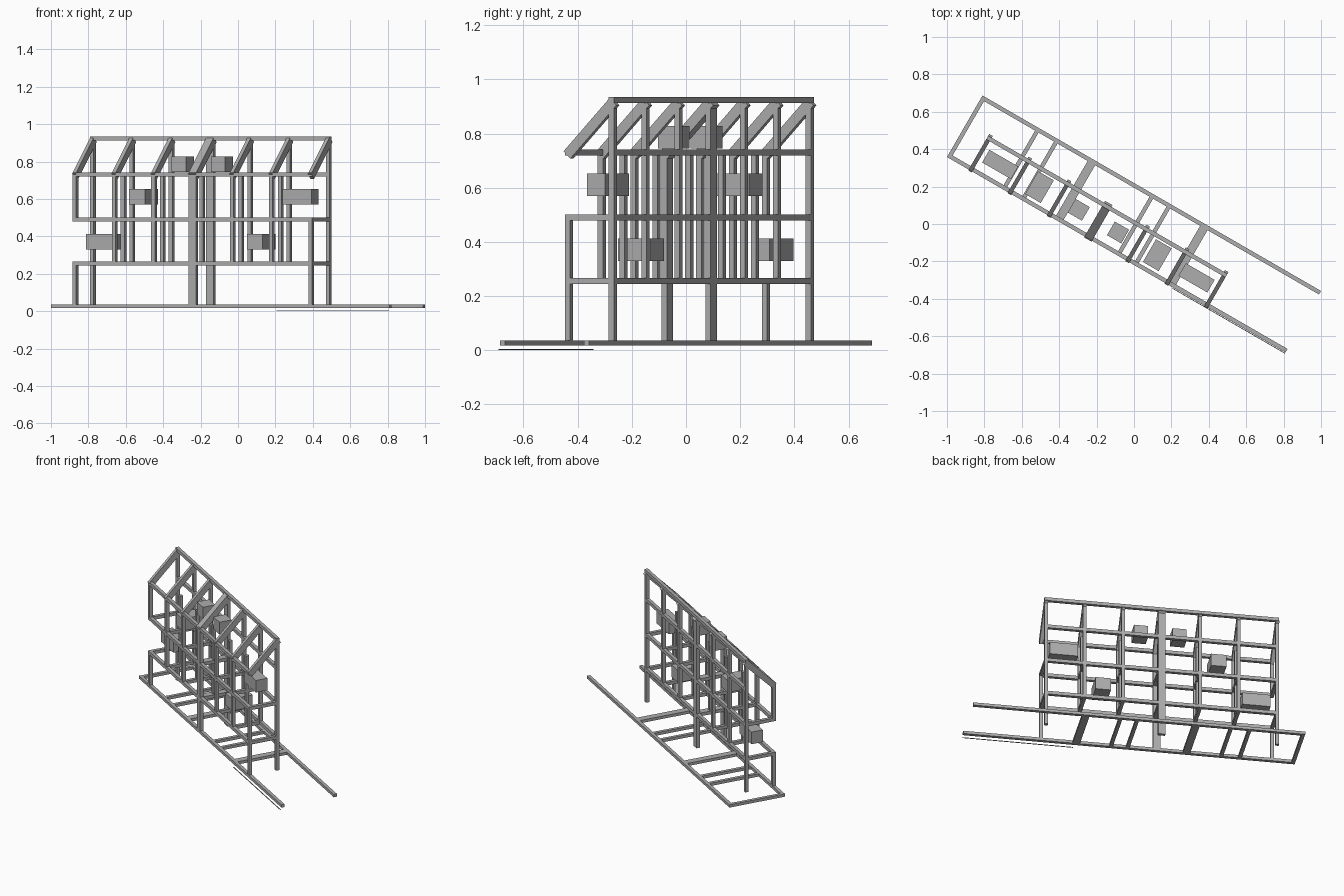
import bpy
import bmesh
import math

if "Cube" in bpy.data.objects:
    bpy.data.objects.remove(bpy.data.objects["Cube"], do_unlink=True)

grey = bpy.data.materials.new("timber_grey")
grey.use_nodes = True
COLOUR = (0.42, 0.42, 0.42, 1)
grey.diffuse_color = COLOUR
grey.node_tree.nodes["Principled BSDF"].inputs["Base Color"].default_value = COLOUR

# The whole frame is laid out along its own axes, then turned in plan
TURN = math.radians(-30)
T = 0.022              # timber thickness
FRONT, BACK = -0.179, 0.008
MIDDLE = (FRONT + BACK) / 2
LOW, MID, EAVE, RIDGE = 0.255, 0.49, 0.73, 0.924
START, BAY, FRAMES = -0.9, 0.2425, 7
END = START + BAY * (FRAMES - 1)


def finish(name, bm):
    bmesh.ops.recalc_face_normals(bm, faces=bm.faces)
    mesh = bpy.data.meshes.new(name)
    bm.to_mesh(mesh)
    bm.free()
    mesh.materials.append(grey)
    obj = bpy.data.objects.new(name, mesh)
    obj.rotation_euler.z = TURN
    bpy.context.collection.objects.link(obj)
    return obj


def block(name, us, vs, zs):
    bm = bmesh.new()
    bmesh.ops.create_cube(bm, size=1)
    for vert in bm.verts:
        for axis, (lo, hi) in enumerate((us, vs, zs)):
            vert.co[axis] = lo if vert.co[axis] < 0 else hi
    return finish(name, bm)


def around(centre, width=T):
    return centre - width / 2, centre + width / 2


def rafter(name, u, width):
    profile = [(-0.195, 0.735), (0.002, 0.932), (0.03, 0.904), (-0.167, 0.707)]
    bm = bmesh.new()
    face = bm.faces.new([bm.verts.new((u - width / 2, v, z)) for v, z in profile])
    new = bmesh.ops.extrude_face_region(bm, geom=[face])["geom"]
    moved = [g for g in new if isinstance(g, bmesh.types.BMVert)]
    bmesh.ops.translate(bm, verts=moved, vec=(width, 0, 0))
    return finish(name, bm)


# Ground frame, open at one end
GROUND = (0.017, 0.036)
for side, v in (("front", FRONT), ("back", -FRONT)):
    block(f"ground_rail_{side}", (-1.045, 1.045), around(v), GROUND)
block("ground_end", (-1.045, -1.045 + T), (FRONT, -FRONT), GROUND)
for i, (u, width) in enumerate([(-0.697, T), (-0.58, T), (-0.36, 0.046),
                                (0.01, T), (0.115, T), (0.334, 0.046)]):
    block(f"ground_cross_{i}", around(u, width), (FRONT, -FRONT), GROUND)
block("ground_strip", (0.35, 1.045), around(-0.195, 0.004), (0, 0.004))

# Long beams
span = (START - T / 2, END + T / 2)
for level, z in (("low", LOW), ("mid", MID), ("eave", EAVE)):
    for side, v in (("front", FRONT), ("back", BACK)):
        block(f"{level}_beam_{side}", span, around(v), around(z))
block("ridge_beam", span, around(BACK), around(RIDGE))

# Cross frames: posts, ties and rafters
for i in range(FRAMES):
    u = START + BAY * i
    centre, end = i == FRAMES // 2, i in (0, FRAMES - 1)
    width = 0.046 if centre else T
    us = around(u, width)
    foot = 0.03 if centre or end else LOW
    block(f"back_post_{i}", us, around(BACK), (foot, RIDGE))
    if i == 0:
        pieces = [(foot, LOW), (MID, EAVE)]
    elif i == FRAMES - 1:
        pieces = [(foot, MID)]
    else:
        pieces = [(foot, EAVE)]
        block(f"middle_post_{i}", around(u), around(MIDDLE), (LOW, EAVE))
    for k, zs in enumerate(pieces):
        block(f"front_post_{i}_{k}", us, around(FRONT), zs)
    for level, z in (("low", LOW), ("mid", MID)):
        block(f"{level}_tie_{i}", us, (FRONT, BACK), around(z))
    rafter(f"rafter_{i}", u, width)

# Boxes hung in the bays: length, depth, bottom height
LONG, DEEP, SMALL = (0.178, 0.078), (0.097, 0.14), (0.088, 0.084)
for i, (size, z) in enumerate([(LONG, 0.33), (DEEP, 0.57), (SMALL, 0.745),
                               (SMALL, 0.745), (DEEP, 0.33), (LONG, 0.57)]):
    u = START + BAY * (i + 0.5)
    block(f"bay_box_{i}", around(u, size[0]), around(-0.082, size[1]), (z, z + 0.083))
